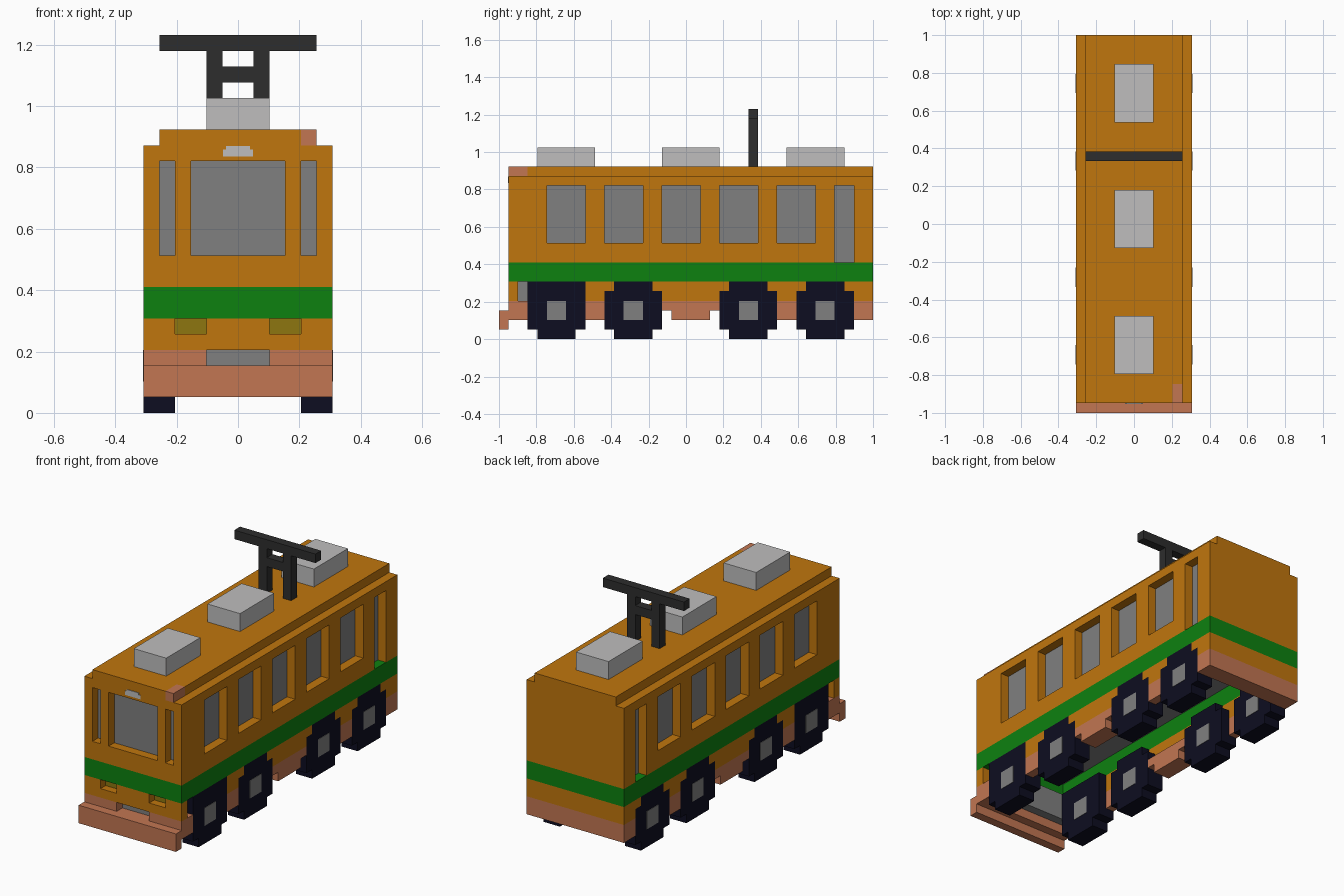
import bpy
import bmesh
from mathutils import Vector

if "Cube" in bpy.data.objects:
    bpy.data.objects.remove(bpy.data.objects["Cube"], do_unlink=True)

U = 2 / 39  # one building block


def material(name, r, g, b):
    m = bpy.data.materials.new(name)
    m.use_nodes = True
    m.diffuse_color = (r, g, b, 1)
    m.node_tree.nodes["Principled BSDF"].inputs["Base Color"].default_value = (r, g, b, 1)
    return m


ORANGE = material("orange paint", 0.53, 0.18, 0.004)
GREEN = material("green stripe", 0.004, 0.22, 0.005)
SALMON = material("salmon skirt", 0.54, 0.18, 0.085)
GLASS = material("grey glass", 0.216, 0.216, 0.216)
PALE = material("pale grey", 0.52, 0.515, 0.515)
DARK = material("dark frame", 0.026, 0.026, 0.026)
NAVY = material("navy wheel", 0.004, 0.004, 0.015)
LAMP = material("olive lamp", 0.27, 0.18, 0.005)


def blocks(name, mat, boxes, mirrored=False):
    """One object from boxes (x0, x1, y0, y1, z0, z1) in block units, y from the front."""
    if mirrored:
        boxes = boxes + [(-b[1], -b[0], *b[2:]) for b in boxes]
    bm = bmesh.new()
    for x0, x1, y0, y1, z0, z1 in boxes:
        size = Vector((x1 - x0, y1 - y0, z1 - z0)) * U
        mid = Vector((x0 + x1, y0 + y1, z0 + z1)) * U / 2 - Vector((0, 1, 0))
        for v in bmesh.ops.create_cube(bm, size=1)["verts"]:
            v.co = v.co * size + mid
    mesh = bpy.data.meshes.new(name)
    bm.to_mesh(mesh)
    bm.free()
    mesh.materials.append(mat)
    obj = bpy.data.objects.new(name, mesh)
    bpy.context.collection.objects.link(obj)
    return obj


def between(start, end, openings):
    """Solid spans left between the openings."""
    spans = []
    for a, b in openings:
        if a > start:
            spans.append((start, a))
        start = b
    if start < end:
        spans.append((start, end))
    return spans


# Layout along the length
windows = [(y, y + 4) for y in range(5, 30, 6)]
door = (35, 37)
wheels = [(y, y + 6) for y in (3, 11, 23, 31)]
wheel_tops = [(2, 9)] + [(a + 1, b - 1) for a, b in wheels[1:]]

# Side walls: sill, posts, header and the lower panels around the wheels
side = [(5, 6, a, b, 8, 10) for a, b in between(2, 38, [door])]
side += [(5, 6, a, b, 10, 16) for a, b in between(2, 38, windows + [door])]
side += [(5, 6, 2, 38, 16, 17)]
side += [(5, 6, a, b, 4, 5) for a, b in between(3, 38, wheels)]
side += [(5, 6, a, b, 5, 6) for a, b in between(2, 38, wheel_tops)]
blocks("side_walls", ORANGE, side, True)

# Front wall with windscreen, narrow panes and lamp recesses
front = [(-6, 6, 1, 2, 8, 10), (-6, 6, 1, 2, 16, 17), (-6, 6, 1, 2, 4, 5)]
front += [(a, b, 1, 2, 10, 16) for a, b in between(-6, 6, [(-5, -4), (-3, 3), (4, 5)])]
front += [(a, b, 1, 2, 5, 6) for a, b in between(-6, 6, [(-4, -2), (2, 4)])]
blocks("front_wall", ORANGE, front)
blocks("headlights", LAMP, [(2, 4, 1.9, 2, 5, 6)], True)

# Back wall and roof
blocks("back_wall", ORANGE, [(-6, 6, 38, 39, 8, 17), (-6, 6, 38, 39, 4, 6)])
blocks("roof", ORANGE, [(-5, 4, 1, 39, 17, 18), (4, 5, 3, 39, 17, 18)])
blocks("roof_corner_block", SALMON, [(4, 5, 1, 3, 17, 18)])

# Stripe running right around the body
blocks("green_stripe", GREEN, [(-6, 6, 1, 2, 6, 8), (-6, 6, 38, 39, 6, 8),
                               (5, 6, 2, 38, 6, 8), (-6, -5, 2, 38, 6, 8)])

# Glazed core behind the windows, and the block behind the coupling slot
blocks("cabin_glass", GLASS, [(-5, 5, 2, 38, 8, 17)])
blocks("front_underfloor", GLASS, [(-5, 5, 2, 3, 3, 6)])

# Destination sign, with a wider upper row
blocks("destination_sign", PALE, [(-0.95, 0.95, 0.93, 1, 16.3, 16.75),
                                  (-0.75, 0.75, 0.93, 1, 16.75, 16.95),
                                  (-0.5, -0.95, 0.93, 1, 16.15, 16.3)][:2])

# Skirt with a coupling slot, and the bumper
blocks("front_skirt", SALMON, [(-6, 6, 1, 2, 2, 3), (-6, -2, 1, 2, 3, 4), (2, 6, 1, 2, 3, 4)])
blocks("back_skirt", SALMON, [(-6, 6, 37, 39, 2, 4)])
skirt = [(5, 6, a, b, 2, 4) for a, b in ((2, 3), (9, 11), (29, 31))]
skirt += [(4, 6, 17, 23, 3, 4), (4, 6, 18, 22, 2, 3)]
blocks("side_skirts", SALMON, skirt, True)
blocks("bumper", SALMON, [(-6, 6, 0, 1, 1, 3)])

# Stepped wheels with square hubs
for i, (a, b) in enumerate(wheels):
    top = (a, b) if i == 0 else (a + 1, b - 1)
    blocks(f"wheel_pair_{i + 1}", NAVY, [(4, 6, a + 1, b - 1, 0, 1), (4, 6, a, b, 1, 5),
                                         (4, 6, *top, 5, 6)], True)
    blocks(f"hub_pair_{i + 1}", GLASS, [(3.96, 6.04, a + 2, b - 2, 2, 4)], True)

# Roof equipment boxes
blocks("roof_boxes", PALE, [(-2, 2, y, y + 6, 18, 20) for y in (4, 17, 30)])

# Current collector: two legs, a rung and the top bar
blocks("current_collector", DARK, [(-2, -1, 26, 27, 18, 23), (1, 2, 26, 27, 18, 23),
                                   (-1, 1, 26, 27, 21, 22), (-5, 5, 26, 27, 23, 24)])
